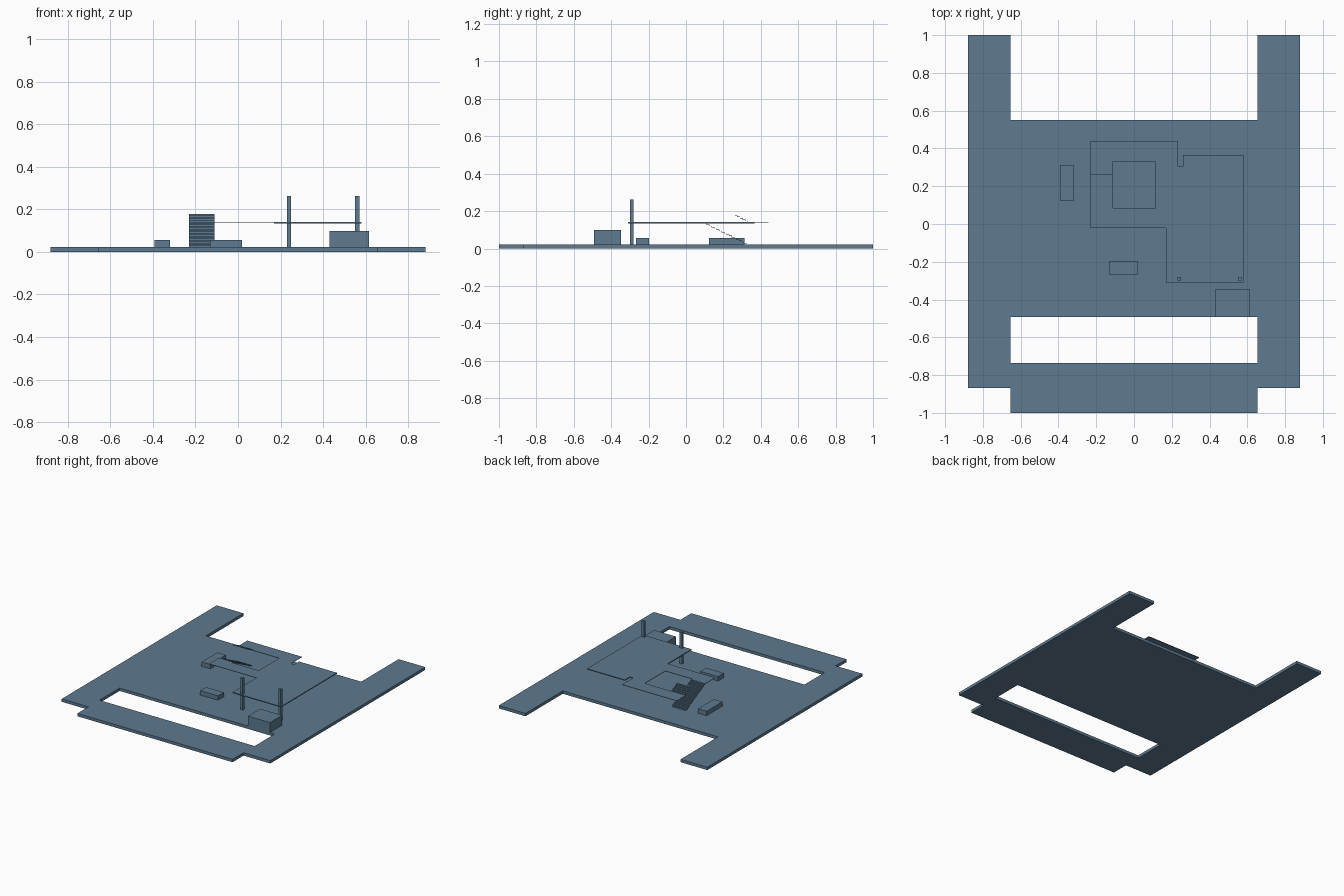
import bpy, bmesh
from mathutils import Vector

if "Cube" in bpy.data.objects:
    bpy.data.objects.remove(bpy.data.objects["Cube"])

# Slate blue used on every part
slate = bpy.data.materials.new("slate_blue")
slate.diffuse_color = (0.11, 0.197, 0.28, 1)
slate.use_nodes = True
slate.node_tree.nodes["Principled BSDF"].inputs["Base Color"].default_value = slate.diffuse_color


def prism(name, loops, lo, hi, axis="z"):
    """Extrude flat outline loops (extra loops are holes) from lo to hi."""
    bm = bmesh.new()
    edges = []
    for loop in loops:
        if axis == "z":
            vs = [bm.verts.new((a, b, lo)) for a, b in loop]
        else:
            vs = [bm.verts.new((lo, a, b)) for a, b in loop]
        edges += [bm.edges.new((vs[i - 1], vs[i])) for i in range(len(vs))]
    bmesh.ops.triangle_fill(bm, edges=edges, use_beauty=True)
    res = bmesh.ops.extrude_face_region(bm, geom=bm.faces[:])
    shift = Vector((0, 0, hi - lo)) if axis == "z" else Vector((hi - lo, 0, 0))
    moved = [g for g in res["geom"] if isinstance(g, bmesh.types.BMVert)]
    bmesh.ops.translate(bm, vec=shift, verts=moved)
    bmesh.ops.recalc_face_normals(bm, faces=bm.faces[:])
    me = bpy.data.meshes.new(name)
    bm.to_mesh(me)
    bm.free()
    me.materials.append(slate)
    ob = bpy.data.objects.new(name, me)
    bpy.context.collection.objects.link(ob)
    return ob


def rect(x0, x1, y0, y1):
    return [(x0, y0), (x1, y0), (x1, y1), (x0, y1)]


def stairs(name, y0, y1, z0, z1, steps, x0=-0.23, x1=-0.11, t=0.002):
    """Thin folded flight climbing from (y0, z0) to (y1, z1)."""
    run, rise = (y1 - y0) / steps, (z1 - z0) / steps
    top = [(y0, z0)]
    for i in range(steps):
        top += [(y0 + i * run, z0 + (i + 1) * rise),
                (y0 + (i + 1) * run, z0 + (i + 1) * rise)]
    off = t if run > 0 else -t
    under = [(y + off, z - t) for y, z in top[1:]]
    under.insert(0, (y0 + off, z0))
    under[-1] = (y1, z1 - t)
    return prism(name, [top + under[::-1]], x0, x1, "x")


G = 0.022    # top of the ground plate
F = 0.141    # top of the raised floor

# Ground plate: mirrored outline with two rear arms and a front slot
half = [(0.655, -1), (0.655, -0.868), (0.88, -0.868), (0.88, 1), (0.655, 1), (0.655, 0.55)]
outline = half + [(-x, y) for x, y in reversed(half)]
prism("ground_plate", [outline, rect(-0.655, 0.655, -0.735, -0.493)], 0, G)

# Raised floor: thin left part around the stairwell, thicker right part
prism("upper_floor_left", [[
    (-0.23, -0.022), (0.17, -0.022), (0.17, 0.305), (0.232, 0.305), (0.232, 0.44),
    (-0.23, 0.44), (-0.23, 0.332), (0.115, 0.332), (0.115, 0.085), (-0.23, 0.085)]],
    F - 0.003, F)
prism("upper_floor_right", [[
    (0.17, -0.31), (0.58, -0.31), (0.58, 0.365), (0.26, 0.365),
    (0.26, 0.305), (0.17, 0.305)]], F - 0.007, F)

# Two flights of stairs
stairs("lower_stairs", 0.327, 0.085, G, F, 18)
stairs("upper_stairs", 0.332, 0.262, F, 0.177, 5)

# Posts carrying the floor
for side, x in (("left", 0.24), ("right", 0.56)):
    prism(side + "_post", [rect(x - 0.01, x + 0.01, -0.3, -0.28)], G, 0.263)

# Solid blocks on the ground plate
prism("side_block", [rect(-0.393, -0.32, 0.123, 0.313)], G, 0.056)
prism("middle_block", [rect(-0.132, 0.018, -0.267, -0.197)], G, 0.056)
prism("corner_block", [rect(0.43, 0.615, -0.493, -0.347)], G, 0.098)
